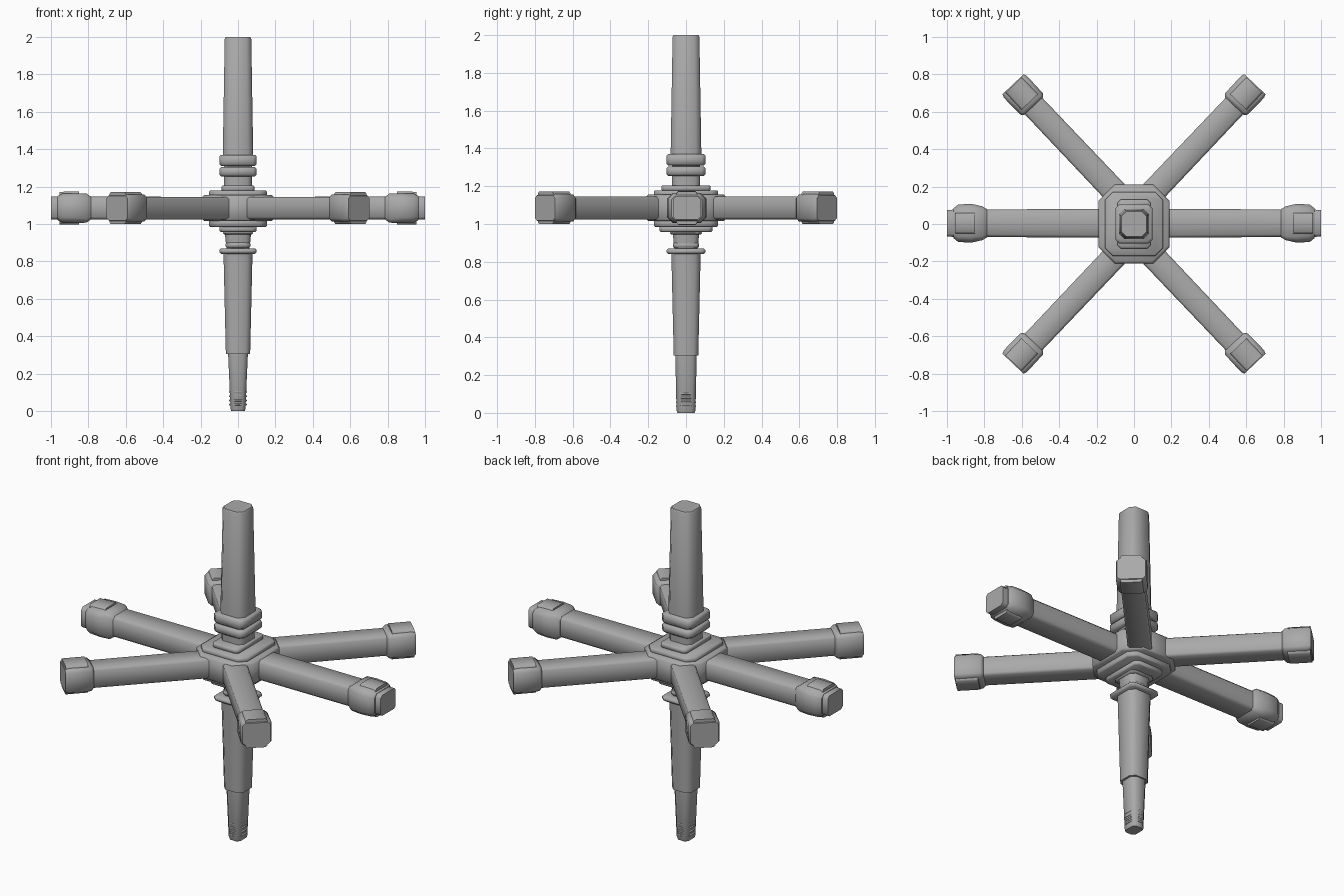
import bpy, bmesh, math
from mathutils import Matrix, Vector

if "Cube" in bpy.data.objects:
    bpy.data.objects.remove(bpy.data.objects["Cube"])

grey = bpy.data.materials.new("weathered_grey")
grey.diffuse_color = (0.40, 0.40, 0.40, 1)
grey.use_nodes = True
grey.node_tree.nodes["Principled BSDF"].inputs["Base Color"].default_value = grey.diffuse_color


def loft(name, rings, matrix=None):
    """Chamfered-rectangle sections (position, half_x, half_y, chamfer) joined along local z."""
    bm = bmesh.new()
    loops = []
    for s, a, b, c in rings:
        pts = [(a, -b + c), (a, b - c), (a - c, b), (-a + c, b),
               (-a, b - c), (-a, -b + c), (-a + c, -b), (a - c, -b)]
        loops.append([bm.verts.new((x, y, s)) for x, y in pts])
    for lo, hi in zip(loops, loops[1:]):
        for i in range(8):
            j = (i + 1) % 8
            bm.faces.new((lo[i], lo[j], hi[j], hi[i]))
    bm.faces.new(loops[0][::-1])
    bm.faces.new(loops[-1])
    if matrix:
        bm.transform(matrix)
    mesh = bpy.data.meshes.new(name)
    bm.to_mesh(mesh)
    bm.free()
    mesh.materials.append(grey)
    mesh.shade_smooth()
    mesh.set_sharp_from_angle(angle=math.radians(50))
    obj = bpy.data.objects.new(name, mesh)
    bpy.context.collection.objects.link(obj)
    return obj


def plate(name, z0, z1, a, b, c, bevel=0.006):
    """Upright slab with softened rims."""
    return loft(name, [(z0, a - bevel, b - bevel, c), (z0 + bevel, a, b, c),
                       (z1 - bevel, a, b, c), (z1, a - bevel, b - bevel, c)])


# Central post: peg, lower shaft, neck, upper shaft
loft("bottom_peg", [(0, 0.036, 0.045, 0.016), (0.012, 0.04, 0.05, 0.018),
                    (0.31, 0.053, 0.057, 0.022)])
loft("lower_shaft", [(0.305, 0.065, 0.065, 0.025), (0.86, 0.078, 0.078, 0.03)])
loft("neck", [(0.85, 0.06, 0.06, 0.02), (0.95, 0.07, 0.07, 0.025),
              (1.22, 0.075, 0.075, 0.025), (1.35, 0.075, 0.075, 0.025)])
loft("upper_shaft", [(1.33, 0.082, 0.082, 0.03), (1.99, 0.071, 0.071, 0.027),
                     (2.0, 0.066, 0.066, 0.025)])
for i in range(4):
    plate(f"peg_ridge_{i}", 0.03 + i * 0.022, 0.04 + i * 0.022, 0.047, 0.053, 0.028, 0.002)

# Collars around the post
for i, (z0, z1, r) in enumerate([(0.84, 0.87, 0.1), (0.87, 0.905, 0.066),
                                 (1.255, 1.305, 0.1), (1.31, 1.37, 0.1)]):
    plate(f"collar_{i}", z0, z1, r, r + 0.004, 0.02, 0.01)

# Hub with stepped plates above and below
plate("hub", 1.015, 1.155, 0.19, 0.21, 0.085, 0.01)
for i, (z0, z1, a, b, c) in enumerate([
        (1.145, 1.178, 0.155, 0.17, 0.04), (1.175, 1.205, 0.088, 0.13, 0.015),
        (0.985, 1.025, 0.155, 0.17, 0.04), (0.958, 0.988, 0.1, 0.14, 0.02),
        (0.945, 0.96, 0.08, 0.085, 0.02)]):
    plate(f"hub_plate_{i}", z0, z1, a, b, c)


def arm_frame(start, direction):
    """Local z along the arm, local y up."""
    d = Vector((*direction, 0)).normalized()
    up = Vector((0, 0, 1))
    side = up.cross(d)
    m = Matrix((side, up, d)).transposed().to_4x4()
    m.translation = Vector((*start, 1.085))
    return m


# Side arms with a bulged cap and a stub poking through
for sx, tag in ((1, "right"), (-1, "left")):
    m = arm_frame((0, 0.004), (sx, 0))
    loft(f"{tag}_arm", [(0.1, 0.078, 0.06, 0.015), (1.0, 0.072, 0.062, 0.015)], m)
    loft(f"{tag}_cap", [(0.785, 0.075, 0.06, 0.015), (0.81, 0.09, 0.078, 0.02),
                        (0.87, 0.104, 0.08, 0.03), (0.94, 0.1, 0.078, 0.03),
                        (0.965, 0.08, 0.064, 0.02)], m)
    loft(f"{tag}_cap_strap", [(0.85, 0.055, 0.089, 0.01), (0.955, 0.055, 0.087, 0.01)], m)

# Diagonal arms with square caps
for sx in (1, -1):
    for sy in (1, -1):
        tag = ("back" if sy > 0 else "front") + ("_right" if sx > 0 else "_left")
        m = arm_frame((0.1 * sx, 0.17 * sy), (0.55 * sx, 0.58 * sy))
        loft(f"{tag}_arm", [(-0.03, 0.066, 0.06, 0.012), (0.77, 0.064, 0.06, 0.012)], m)
        loft(f"{tag}_cap", [(0.635, 0.07, 0.062, 0.015), (0.65, 0.083, 0.072, 0.018),
                            (0.775, 0.085, 0.074, 0.018), (0.795, 0.078, 0.066, 0.015)], m)
        loft(f"{tag}_cap_strap", [(0.665, 0.06, 0.086, 0.01), (0.79, 0.06, 0.086, 0.01)], m)
